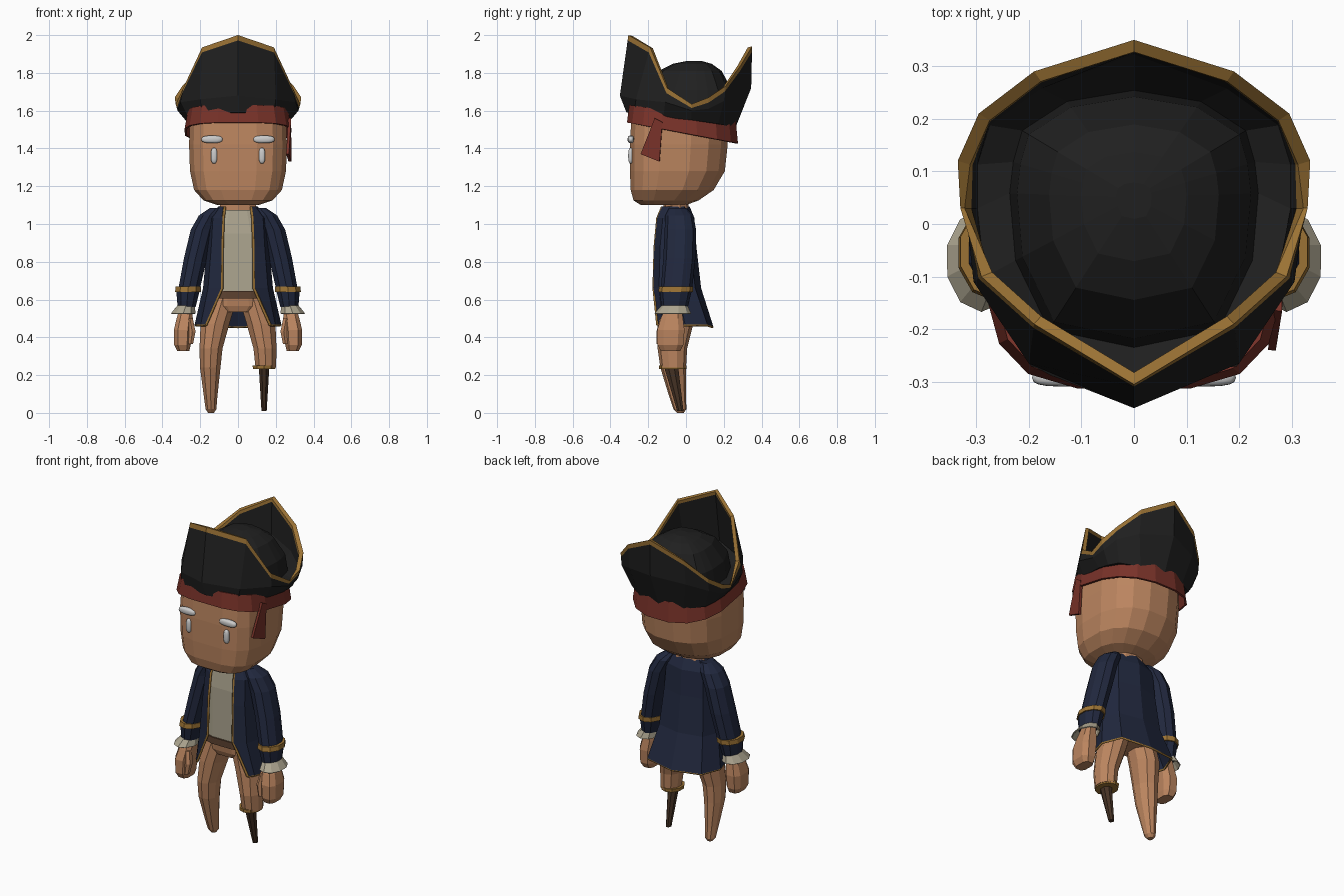
import bpy, bmesh
from math import sin, cos, tau

if "Cube" in bpy.data.objects:
    bpy.data.objects.remove(bpy.data.objects["Cube"])


def material(name, r, g, b):
    m = bpy.data.materials.new(name)
    m.diffuse_color = (r, g, b, 1)
    m.use_nodes = True
    m.node_tree.nodes["Principled BSDF"].inputs["Base Color"].default_value = m.diffuse_color
    return m


SKIN = material("skin", .50, .235, .115)
NAVY = material("navy", .015, .021, .048)
BLACK = material("black", .014, .014, .014)
GOLD = material("gold", .33, .17, .035)
RED = material("red", .19, .032, .022)
LINEN = material("linen", .42, .38, .28)
WHITE = material("white", 1, 1, 1)
WOOD = material("wood", .06, .032, .018)
LEATHER = material("leather", .11, .055, .03)


def oval(cx, cy, z, rx, ry, n=10, p=2.0, slope=0.0, p_back=None):
    """Superellipse ring; slope tilts it along y."""
    ring = []
    for i in range(n):
        a = tau * (i + .5) / n
        c, s = cos(a), sin(a)
        e = 2 / (p_back if p_back and s > 0 else p)
        x = rx * abs(c) ** e * (1 if c > 0 else -1)
        y = ry * abs(s) ** e * (1 if s > 0 else -1)
        ring.append((cx + x, cy + y, z + slope * (cy + y)))
    return ring


def loft(name, rings, mats, closed=True, caps=(True, True), strip_mats=None, thick=0):
    """Skin consecutive rings; strip_mats picks a material per strip."""
    bm = bmesh.new()
    vs = [[bm.verts.new(p) for p in r] for r in rings]
    n = len(rings[0])
    for k in range(len(rings) - 1):
        for i in range(n if closed else n - 1):
            j = (i + 1) % n
            f = bm.faces.new((vs[k][i], vs[k][j], vs[k + 1][j], vs[k + 1][i]))
            f.material_index = strip_mats[k] if strip_mats else 0
    if closed:
        for cap, ring in zip(caps, (vs[0], vs[-1])):
            if cap:
                bm.faces.new(ring)
    bmesh.ops.recalc_face_normals(bm, faces=bm.faces)
    me = bpy.data.meshes.new(name)
    bm.to_mesh(me)
    bm.free()
    for m in mats:
        me.materials.append(m)
    ob = bpy.data.objects.new(name, me)
    bpy.context.collection.objects.link(ob)
    if thick:
        mod = ob.modifiers.new("thickness", 'SOLIDIFY')
        mod.thickness = thick
        mod.offset = 0
    return ob


def tube(name, levels, mat, s=1, **kw):
    """Loft of ovals given as (cx, cy, z, rx, ry)."""
    return loft(name, [oval(s * l[0], *l[1:], **kw) for l in levels], [mat])


def piping(name, points, radius=.008):
    cu = bpy.data.curves.new(name, 'CURVE')
    cu.dimensions = '3D'
    cu.bevel_depth = radius
    cu.bevel_resolution = 0
    sp = cu.splines.new('POLY')
    sp.points.add(len(points) - 1)
    for p, co in zip(sp.points, points):
        p.co = (*co, 1)
    cu.materials.append(GOLD)
    ob = bpy.data.objects.new(name, cu)
    bpy.context.collection.objects.link(ob)


def blob(name, loc, scale):
    """Rounded pill, boxier than a plain sphere."""
    bpy.ops.mesh.primitive_uv_sphere_add(segments=16, ring_count=10, radius=1, location=loc)
    ob = bpy.context.object
    ob.name = name
    for v in ob.data.vertices:
        for i in range(3):
            c = v.co[i]
            v.co[i] = abs(c) ** .75 * (1 if c > 0 else -1) * scale[i]
    ob.data.materials.append(WHITE)
    bpy.ops.object.shade_smooth()


# head: flat face, rounded back (z, half width, front y, back y)
head = [(1.10, .11, -.24, .0), (1.125, .185, -.28, .07), (1.18, .235, -.295, .15),
        (1.28, .257, -.30, .21), (1.42, .262, -.30, .225), (1.60, .255, -.29, .23)]
loft("head", [oval(0, (f + b) / 2, z, w, (b - f) / 2, 16, 3.4, p_back=2.3)
              for z, w, f, b in head], [SKIN])
tube("neck", [(0, -.05, 1.04, .12, .07), (0, -.055, 1.13, .09, .065)], SKIN)

# white brows and eyes
for s in (-1, 1):
    blob("brow", (s * .137, -.292, 1.448), (.057, .017, .02))
    blob("eye", (s * .127, -.292, 1.362), (.017, .014, .042))

# headband with one hanging tail
loft("headband", [oval(0, -.018, 1.478, .28, .292, 16, 3.4, -.19, 2.4),
                  oval(0, -.018, 1.585, .262, .28, 16, 3.4, -.15, 2.4)], [RED],
     caps=(False, False), thick=.012)
loft("headband_tail", [[(.274, -.165, 1.56), (.274, -.125, 1.54)],
                       [(.262, -.24, 1.37), (.275, -.14, 1.33)]], [RED], closed=False, thick=.015)

# cocked hat: half contours from front to back, then mirrored
rim = [(0, -.305, 2.0), (.19, -.19, 1.935), (.29, -.10, 1.72), (.33, .03, 1.635),
       (.335, .12, 1.67), (.295, .21, 1.73), (.19, .29, 1.84), (0, .35, 1.94)]
mid = [(0, -.35, 1.68), (.2, -.265, 1.66), (.305, -.11, 1.645), (.32, .03, 1.60),
       (.32, .12, 1.61), (.295, .2, 1.65), (.19, .275, 1.69), (0, .345, 1.72)]
base = [(0, -.315, 1.59), (.19, -.275, 1.585), (.265, -.12, 1.565), (.278, .03, 1.55),
        (.27, .1, 1.54), (.25, .17, 1.53), (.15, .235, 1.515), (0, .26, 1.505)]


def mirrored(half):
    return half + [(-x, y, z) for x, y, z in reversed(half[1:-1])]


def shrink(half, k, z=None, dz=0, dy=0):
    return [(x * k, .02 + (y - .02) * k + dy, q + dz if z is None else z) for x, y, q in half]


def blend(a, b, dist):
    out = []
    for p, q in zip(a, b):
        d = sum((u - v) ** 2 for u, v in zip(p, q)) ** .5
        t = min(dist / d, .6)
        out.append(tuple(u + (v - u) * t for u, v in zip(p, q)))
    return out


inner_rim, inner_mid = shrink(rim, .93, dz=-.005), shrink(mid, .93)
inner_rim[3] = (.322, .03, 1.628)
hat = [base, mid, blend(rim, mid, .028), rim, inner_rim, blend(inner_rim, inner_mid, .02),
       inner_mid] + [shrink(base, k, z, dy=.03) for k, z in
                     ((.85, 1.61), (.80, 1.71), (.58, 1.81), (.36, 1.848), (.12, 1.864))]
loft("hat", [mirrored(r) for r in hat], [BLACK, GOLD],
     strip_mats=[0, 0, 1, 1, 1, 0, 0, 0, 0, 0, 0])

# shirt, belt and hips
tube("shirt", [(0, -.06, .63, .135, .09), (0, -.06, .95, .135, .09),
               (0, -.075, 1.075, .09, .06)], LINEN, n=12, p=4)
tube("belt", [(0, -.055, .605, .15, .105), (0, -.055, .645, .145, .105)], LEATHER, n=12, p=3.4)
tube("hips", [(0, -.05, .535, .11, .08), (0, -.05, .565, .155, .093),
              (0, -.055, .62, .14, .095)], SKIN, n=12, p=2.8)

# open coat: (front edge x, half width, front y, back y, z)
coat = [(.07, .10, -.125, .015, 1.09), (.078, .15, -.15, .04, 1.03),
        (.083, .16, -.164, .05, .88), (.085, .18, -.17, .075, .66), (.17, .225, -.15, .14, .465)]
rows = []
for fx, w, yf, yb, z in coat:
    half = [(fx, yf, z), (.86 * w, yf + .03, z), (w, (yf + yb) / 2, z),
            (.8 * w, yb - .03, z), (0, yb, z - (.01 if z < .5 else 0))]
    rows.append(half + [(-x, y, q) for x, y, q in reversed(half[:-1])])
loft("coat", rows, [NAVY], closed=False, thick=.01)
piping("coat_hem_trim", rows[-1], .007)
for k in (0, -1):
    piping("coat_front_trim", [r[k] for r in rows])

# sleeves, cuffs, lace and fists
for s in (-1, 1):
    tube("sleeve", [(.115, -.045, 1.085, .035, .045), (.15, -.035, 1.045, .06, .075),
                    (.188, -.03, .97, .065, .083), (.225, -.035, .82, .064, .085),
                    (.258, -.05, .66, .06, .083)], NAVY, s)
    tube("cuff_trim", [(.265, -.055, .64, .072, .092), (.263, -.052, .668, .07, .09)], GOLD, s)
    tube("cuff", [(.272, -.06, .56, .05, .07), (.265, -.055, .645, .065, .085)], NAVY, s)
    loft("lace", [oval(s * .29, -.07, .525, .066, .095, 10),
                  oval(s * .274, -.06, .57, .044, .064, 10)], [LINEN],
         caps=(False, True), thick=.006)
    tube("fist", [(.275, -.065, .56, .034, .045), (.282, -.075, .50, .045, .062),
                  (.292, -.08, .44, .05, .076), (.294, -.082, .36, .046, .072),
                  (.29, -.082, .328, .034, .055)], SKIN, s, n=8, p=3)
    tube("thumb", [(.255, -.115, .50, .018, .025), (.242, -.13, .43, .02, .026),
                   (.25, -.135, .365, .014, .02)], SKIN, s, n=6)

# legs: full left leg, right one stops at a cuff with a wooden peg
leg = [(.08, -.05, .61, .08, .088), (.122, -.055, .47, .08, .093), (.143, -.072, .34, .064, .078),
       (.147, -.068, .24, .057, .068), (.145, -.045, .09, .038, .045),
       (.143, -.032, .02, .03, .034), (.143, -.03, 0, .016, .018)]
tube("left_leg", leg, SKIN, -1)
tube("right_leg", leg[:4], SKIN)
tube("peg_cuff", [(.138, -.07, .232, .062, .072), (.138, -.07, .252, .064, .074)], GOLD)
tube("peg_leg", [(.138, -.03, .01, .015, .018), (.138, -.078, .24, .03, .04)], WOOD, n=8)
